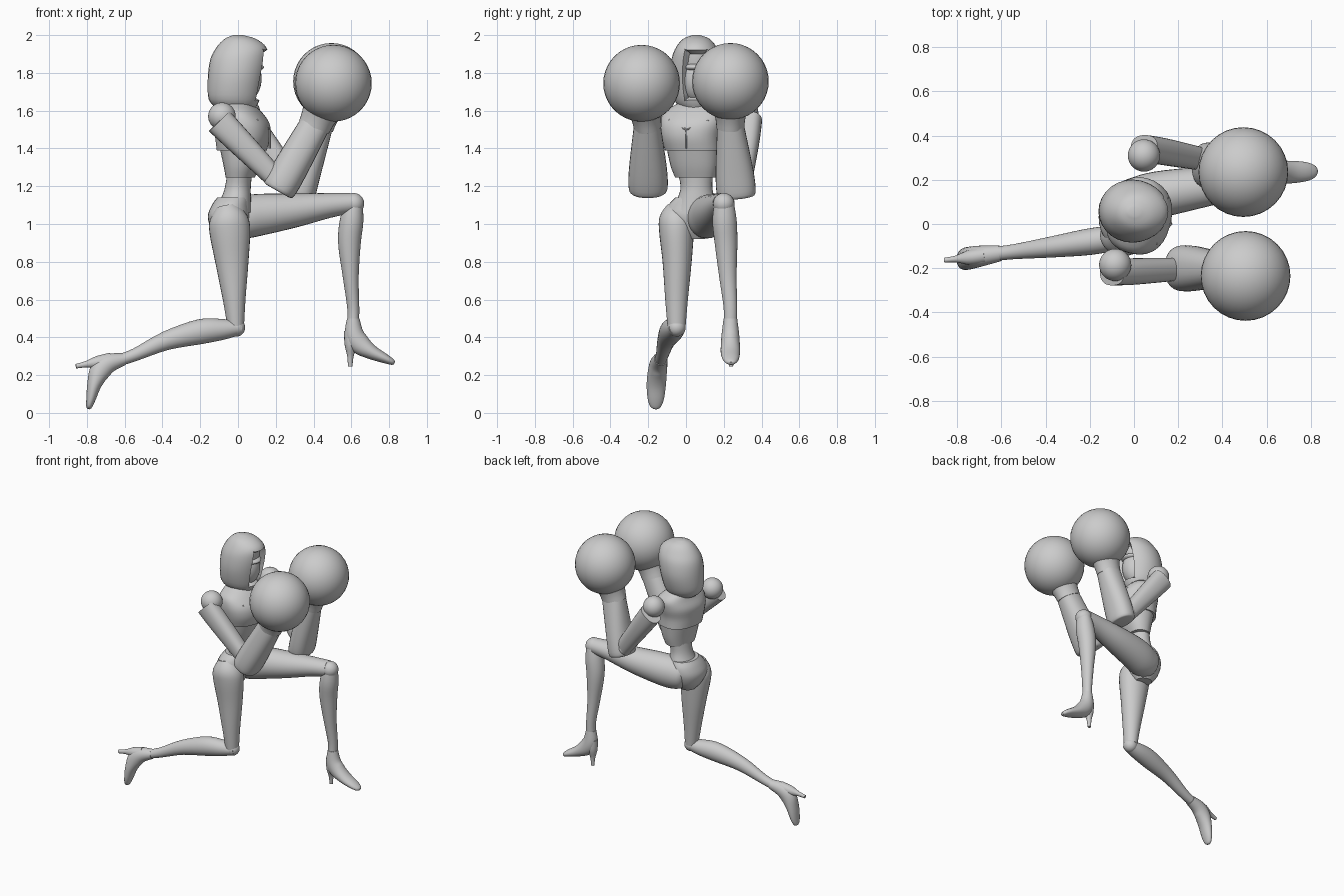
import bpy, bmesh, math
from mathutils import Vector

cube = bpy.data.objects.get("Cube")
if cube:
    bpy.data.objects.remove(cube, do_unlink=True)

GREY = (0.6, 0.6, 0.6, 1.0)
grey = bpy.data.materials.new("plain_grey")
grey.use_nodes = True
grey.diffuse_color = GREY
grey.node_tree.nodes["Principled BSDF"].inputs["Base Color"].default_value = GREY
Y = Vector((0, 1, 0))
Z = Vector((0, 0, 1))


def finish(name, bm, angle=40):
    bmesh.ops.recalc_face_normals(bm, faces=bm.faces)
    mesh = bpy.data.meshes.new(name)
    bm.to_mesh(mesh)
    bm.free()
    mesh.materials.append(grey)
    obj = bpy.data.objects.new(name, mesh)
    bpy.context.collection.objects.link(obj)
    bpy.ops.object.select_all(action='DESELECT')
    obj.select_set(True)
    bpy.context.view_layer.objects.active = obj
    bpy.ops.object.shade_smooth_by_angle(angle=math.radians(angle))
    return obj


def smooth_rings(rings, steps):
    """Catmull-Rom interpolation of (x, y, z, side radius, depth radius)."""
    out = []
    for i in range(len(rings) - 1):
        p0, p1 = rings[max(i - 1, 0)], rings[i]
        p2, p3 = rings[i + 1], rings[min(i + 2, len(rings) - 1)]
        for s in range(steps):
            t = s / steps
            out.append([b + 0.5 * t * (c - a + t * (2*a - 5*b + 4*c - d + t * (3*(b - c) + d - a)))
                        for a, b, c, d in zip(p0, p1, p2, p3)])
    return out + [list(rings[-1])]


def loft(name, rings, side=Y, axis=None, power=2, n=28, steps=4, edit=None):
    """Skin elliptical rings along a path."""
    rings = smooth_rings(rings, steps)
    pts = [Vector(r[:3]) for r in rings]
    bm = bmesh.new()
    loops = []
    for i, r in enumerate(rings):
        t = axis or (pts[min(i + 1, len(pts) - 1)] - pts[max(i - 1, 0)]).normalized()
        u = (side - t * side.dot(t)).normalized()
        v = t.cross(u)
        loop = []
        for k in range(n):
            a = math.tau * k / n
            c, s = math.cos(a), math.sin(a)
            c = math.copysign(abs(c) ** (2 / power), c)
            s = math.copysign(abs(s) ** (2 / power), s)
            loop.append(bm.verts.new(pts[i] + u * c * max(r[3], .004) + v * s * max(r[4], .004)))
        loops.append(loop)
    for a, b in zip(loops, loops[1:]):
        for k in range(n):
            bm.faces.new((a[k], a[(k + 1) % n], b[(k + 1) % n], b[k]))
    bm.faces.new(loops[0])
    bm.faces.new(loops[-1])
    bmesh.ops.recalc_face_normals(bm, faces=bm.faces)
    if edit:
        edit(bm)
    return finish(name, bm)


def ball(name, center, radius, scale=(1, 1, 1)):
    bm = bmesh.new()
    bmesh.ops.create_uvsphere(bm, u_segments=32, v_segments=20, radius=radius)
    for v in bm.verts:
        v.co = Vector(center) + Vector(a * b for a, b in zip(v.co, scale))
    return finish(name, bm)


# Hood with a sunken face opening, and the mask inside
def open_face(bm):
    front = [f for f in bm.faces if f.normal.x > 0.72 and 1.64 < f.calc_center_median().z < 1.93]
    bmesh.ops.inset_region(bm, faces=front, thickness=0.014, depth=0)
    bmesh.ops.inset_region(bm, faces=front, thickness=0.006, depth=-0.04)


loft("hood", [(-.01, .055, 1.61, .08, .1), (-.02, .055, 1.66, .118, .135),
              (-.01, .058, 1.77, .142, .15), (.005, .058, 1.87, .135, .152),
              (.018, .055, 1.935, .108, .132), (.012, .055, 1.98, .07, .083),
              (.0, .055, 2.0, .02, .025)], axis=Z, edit=open_face)
ball("face_mask", (.025, .055, 1.77), 1, (.1, .09, .13))
ball("visor_band", (.03, .055, 1.83), 1, (.108, .08, .028))
loft("neck", [(-.02, .055, 1.52, .07, .07), (-.01, .055, 1.66, .06, .06)], axis=Z, steps=1)

# Torso plates, turned slightly so the left shoulder leads
across = Vector((.25, .97, 0))
loft("chest_plate", [(.02, .04, 1.39, .15, .128), (.025, .03, 1.46, .16, .142),
                     (.02, .035, 1.53, .172, .142), (.01, .045, 1.59, .165, .11),
                     (-.005, .055, 1.635, .105, .08), (-.01, .055, 1.66, .06, .06)],
     side=across, axis=Z, power=2.4)
loft("rib_plate", [(.012, .05, 1.245, .108, .072), (.02, .045, 1.31, .128, .092),
                   (.025, .04, 1.41, .143, .12)], side=across, axis=Z, power=2.3)
loft("waist", [(-.03, .05, 1.06, .13, .1), (-.01, .054, 1.14, .097, .078),
               (0, .055, 1.2, .084, .068), (.01, .05, 1.28, .095, .066)], axis=Z)
loft("pelvis", [(-.045, .05, .92, .05, .055), (-.05, .04, .97, .105, .09),
                (-.05, .03, 1.04, .142, .11), (-.04, .04, 1.1, .133, .098),
                (-.025, .05, 1.14, .106, .085)], axis=Z)

# Sternum seam and the two seams that spread to the shoulders
ridges = {"sternum_ridge": [(.168, .0, 1.4), (.168, .0, 1.5)],
          "left_chest_ridge": [(.166, .0, 1.5), (.15, .12, 1.55)],
          "right_chest_ridge": [(.166, .0, 1.5), (.1, -.09, 1.55)]}
for name, (a, b) in ridges.items():
    loft(name, [(*a, .006, .006), (*b, .006, .006)], n=8, steps=1)

# Left leg, raised with the foot forward
loft("left_thigh", [(-.1, .1, 1.025, .03, .04), (-.06, .1, 1.03, .085, .09),
                    (.02, .11, 1.035, .105, .112), (.12, .135, 1.05, .105, .11),
                    (.3, .165, 1.072, .092, .09), (.48, .187, 1.098, .07, .066),
                    (.6, .2, 1.11, .058, .054)])
ball("left_knee", (.612, .2, 1.108), .056)
loft("left_shin", [(.615, .202, 1.12, .05, .045), (.602, .204, 1.02, .064, .062),
                   (.59, .212, .9, .06, .06), (.597, .222, .72, .046, .042),
                   (.61, .235, .56, .036, .032), (.61, .235, .47, .035, .031)])

# Right leg, kneeling with the shin trailing behind
loft("right_thigh", [(-.06, -.04, 1.09, .06, .06), (-.05, -.05, 1.03, .09, .1),
                     (-.043, -.05, .96, .092, .108), (-.032, -.047, .8, .077, .088),
                     (-.02, -.05, .6, .06, .06), (-.012, -.05, .46, .048, .044)])
ball("right_knee", (-.01, -.05, .452), .048)
loft("right_shin", [(.015, -.05, .45, .04, .035), (-.08, -.062, .442, .055, .055),
                    (-.2, -.08, .43, .06, .066), (-.38, -.105, .382, .047, .05),
                    (-.54, -.125, .31, .034, .034), (-.63, -.135, .278, .032, .031)])

# High-heeled feet: one shape, placed at each ankle with its own pitch
SHOE = [(0, 0, .02, .036, .033), (.005, 0, -.06, .046, .05), (.035, 0, -.115, .05, .055),
        (.1, 0, -.16, .051, .038), (.17, .002, -.193, .043, .025),
        (.207, .003, -.211, .028, .016), (.218, .003, -.217, .012, .008)]
HEEL = [(-.005, 0, -.05, .038, .044), (-.012, 0, -.12, .034, .034),
        (-.015, .002, -.18, .016, .017), (-.016, .004, -.235, .011, .012)]


def place(rings, ankle, pitch, drift):
    c, s = math.cos(pitch), math.sin(pitch)
    return [(ankle[0] + x * c + z * s, ankle[1] + y + drift * z,
             ankle[2] - x * s + z * c, a, b) for x, y, z, a, b in rings]


for label, ankle, pitch, drift in (("left", (.61, .235, .48), 0, 0),
                                   ("right", (-.625, -.135, .28), math.radians(78), .14)):
    loft(label + "_shoe", place(SHOE, ankle, pitch, drift))
    loft(label + "_heel", place(HEEL, ankle, pitch, drift), n=16)

# Arms: shoulder ball, upper arm, forearm, cuff and round glove
ARMS = {
    "left": dict(shoulder=(.045, .31, 1.59), top=(.045, .345, 1.55), elbow=(.3, .295, 1.215),
                 low=(.33, .268, 1.145), wrist=(.425, .235, 1.53), glove=(.495, .235, 1.755),
                 depth=.076),
    "right": dict(shoulder=(-.085, -.185, 1.57), top=(-.1, -.22, 1.545), elbow=(.19, -.205, 1.25),
                  low=(.21, -.2, 1.175), wrist=(.41, -.205, 1.53), glove=(.505, -.235, 1.745),
                  depth=.09),
}
for label, arm in ARMS.items():
    top, elbow, low, wrist, glove = (Vector(arm[k]) for k in ("top", "elbow", "low", "wrist", "glove"))
    depth = arm["depth"]
    ball(label + "_shoulder", arm["shoulder"], .073)
    loft(label + "_upper_arm", [(*top, .058, .076), (*top.lerp(elbow, .35), .06, .07),
                                (*elbow, .052, .055)], power=2.4)
    ball(label + "_elbow", elbow, .056)
    loft(label + "_forearm", [(*low, .085, depth * .8), (*low.lerp(wrist, .05), .103, depth),
                              (*low.lerp(wrist, .35), .1, depth * 1.02),
                              (*wrist, .07, .08)], power=2.3)
    loft(label + "_cuff", [(*wrist.lerp(glove, -.08), .074, .086), (*wrist.lerp(glove, .1), .078, .09),
                           (*wrist.lerp(glove, .3), .09, .1), (*wrist.lerp(glove, .55), .12, .12)])
    ball(label + "_glove", glove, .203)
